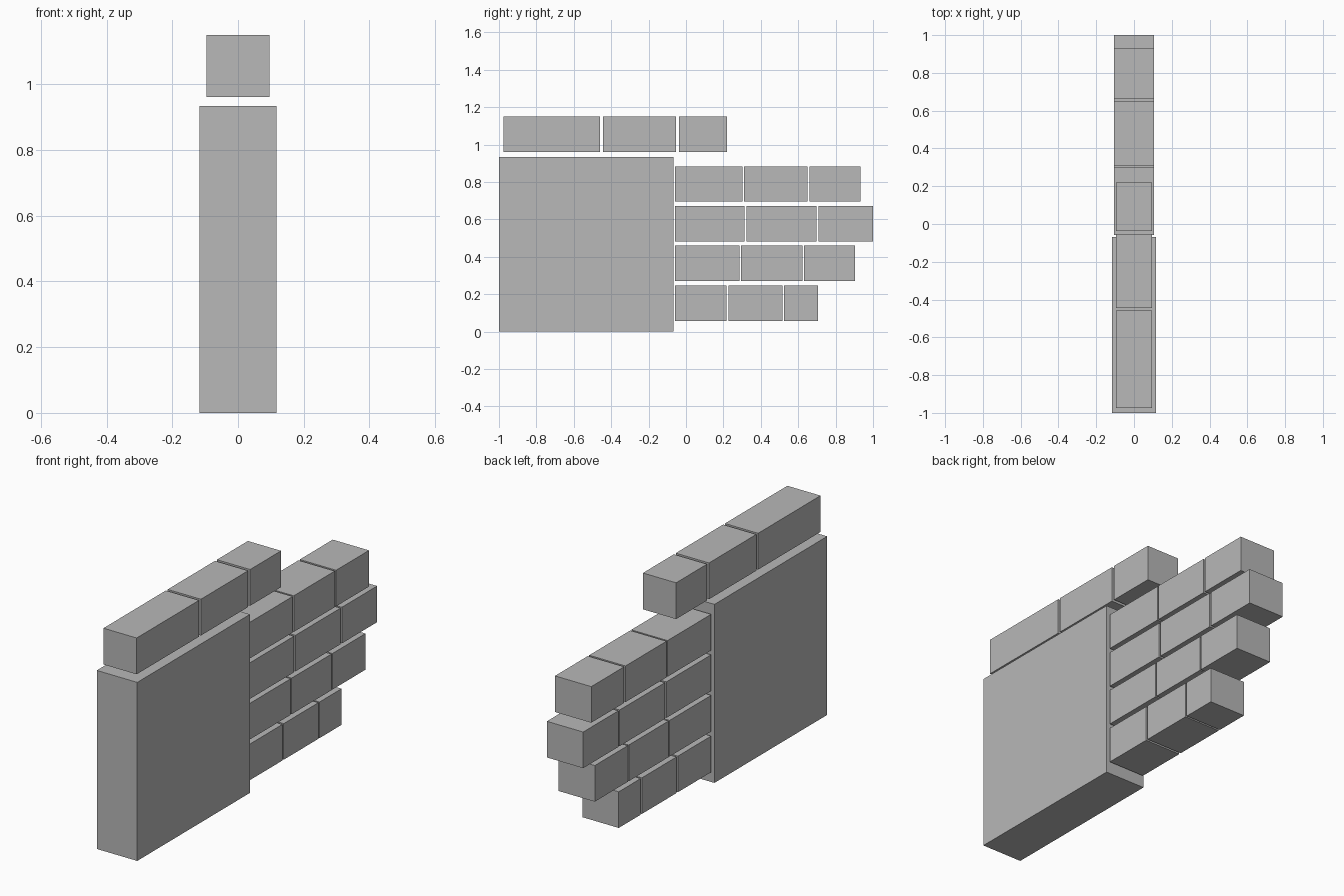
import bpy

if "Cube" in bpy.data.objects:
    bpy.data.objects.remove(bpy.data.objects["Cube"])

# Single plain grey
grey = bpy.data.materials.new("stone grey")
grey.diffuse_color = (0.48, 0.48, 0.48, 1)
grey.use_nodes = True
grey.node_tree.nodes["Principled BSDF"].inputs["Base Color"].default_value = grey.diffuse_color


def block(name, half_x, y0, y1, z0, z1):
    """Sharp-edged box, centred on x, spanning the given y and z ranges."""
    bpy.ops.mesh.primitive_cube_add(size=1, location=(0, (y0 + y1) / 2, (z0 + z1) / 2))
    ob = bpy.context.object
    ob.name = name
    ob.scale = (2 * half_x, y1 - y0, z1 - z0)
    bpy.ops.object.transform_apply(location=False, rotation=False, scale=True)
    ob.data.materials.append(grey)


def course(name, half_x, z0, z1, spans):
    """Row of bricks with narrow open joints."""
    for i, (y0, y1) in enumerate(spans):
        block(f"{name}_brick_{i + 1}", half_x, y0, y1, z0, z1)


# Solid wall slab
block("wall_slab", 0.117, -1.0, -0.068, 0.0, 0.934)

# Coping bricks floating just above the slab
course("coping", 0.096, 0.961, 1.151,
       [(-0.975, -0.459), (-0.444, -0.053), (-0.037, 0.219)])

# Four brick courses with a ragged broken end
START = -0.058
course("course_1", 0.105, 0.057, 0.246, [(START, 0.217), (0.228, 0.515), (0.524, 0.706)])
course("course_2", 0.105, 0.270, 0.459, [(START, 0.286), (0.294, 0.623), (0.631, 0.904)])
course("course_3", 0.105, 0.482, 0.671, [(START, 0.313), (0.324, 0.698), (0.709, 1.0)])
course("course_4", 0.105, 0.694, 0.883, [(START, 0.302), (0.311, 0.650), (0.661, 0.933)])
